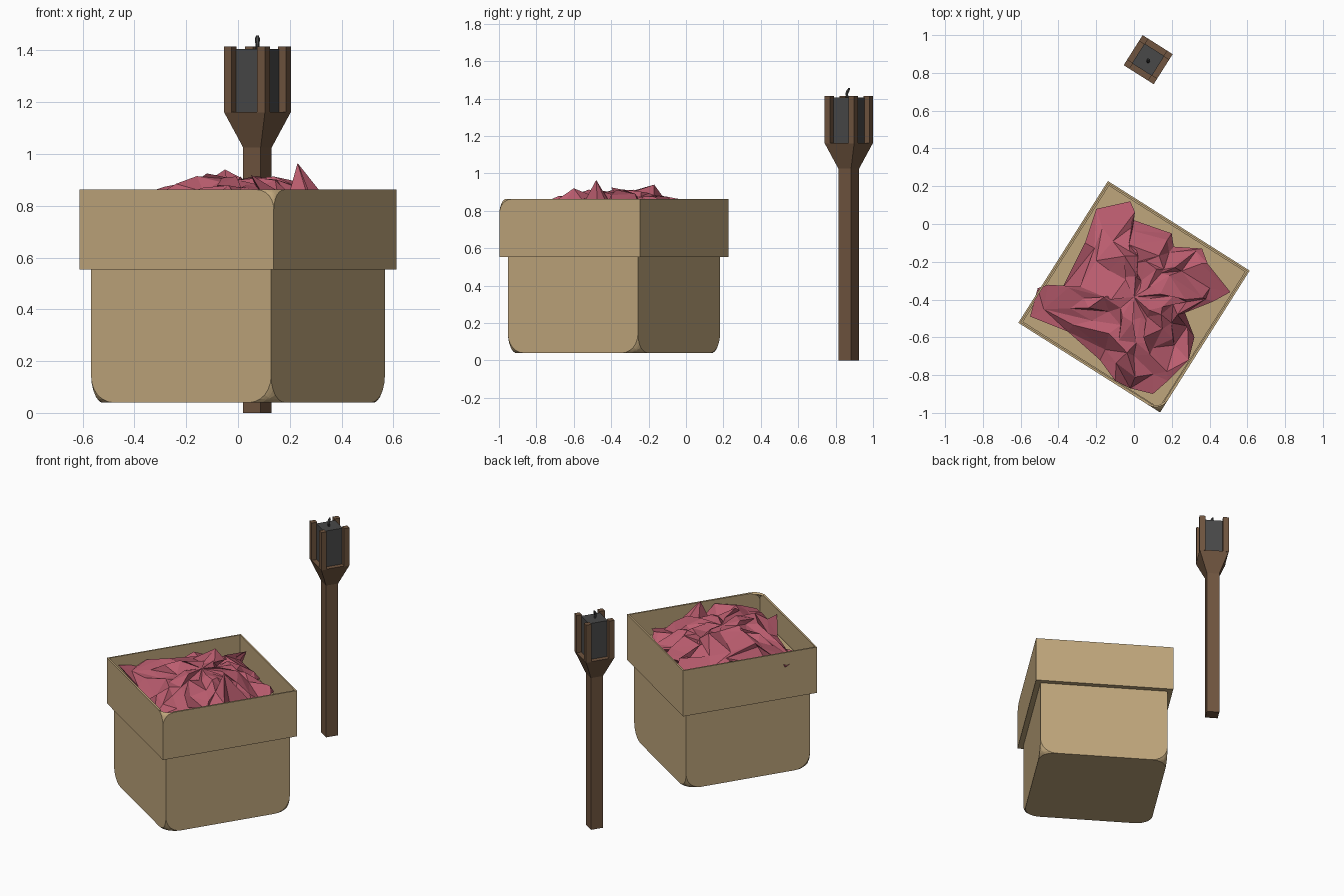
import bpy, bmesh, math, random
from mathutils import Vector

if "Cube" in bpy.data.objects:
    bpy.data.objects.remove(bpy.data.objects["Cube"])

random.seed(4)
TURN = math.radians(-32.3)
POT = (0.0, -0.385)
TORCH = (0.075, 0.87)


def material(name, rgb):
    m = bpy.data.materials.new(name)
    m.diffuse_color = (*rgb, 1)
    m.use_nodes = True
    m.node_tree.nodes["Principled BSDF"].inputs["Base Color"].default_value = m.diffuse_color
    return m


TAN = material("tan", (0.52, 0.38, 0.2))
BROWN = material("brown", (0.16, 0.09, 0.05))
DARK = material("charcoal", (0.065, 0.065, 0.065))
PINK = material("pink", (0.5, 0.11, 0.16))


def finish(name, bm, mat, at=(0, 0), turn=TURN):
    bmesh.ops.recalc_face_normals(bm, faces=bm.faces)
    me = bpy.data.meshes.new(name)
    bm.to_mesh(me)
    bm.free()
    me.materials.append(mat)
    ob = bpy.data.objects.new(name, me)
    bpy.context.collection.objects.link(ob)
    ob.location = (at[0], at[1], 0)
    ob.rotation_euler.z = turn
    return ob


def stack(bm, levels, cx=0, cy=0):
    """Square tube through (z, half width) levels, capped at both ends."""
    rings = [[bm.verts.new((cx + sx * h, cy + sy * h, z))
              for sx, sy in ((-1, -1), (1, -1), (1, 1), (-1, 1))] for z, h in levels]
    for a, b in zip(rings, rings[1:]):
        for i in range(4):
            j = (i + 1) % 4
            bm.faces.new((a[i], a[j], b[j], b[i]))
    bm.faces.new(rings[0][::-1])
    bm.faces.new(rings[-1])
    bmesh.ops.recalc_face_normals(bm, faces=bm.faces)
    return rings


def round_corners(bm, verts, size):
    bmesh.ops.bevel(bm, geom=verts, offset=size, offset_type='OFFSET',
                    segments=6, profile=0.5, affect='VERTICES')


# Pot body with rounded lower corners
bm = bmesh.new()
rings = stack(bm, [(0.04, 0.411), (0.6, 0.411)])
round_corners(bm, rings[0], 0.1)
finish("pot_body", bm, TAN, POT)

# Thin-walled rim, open at the top, one worn corner
bm = bmesh.new()
rings = stack(bm, [(0.553, 0.444), (0.862, 0.444)])
round_corners(bm, [rings[1][1]], 0.075)
bm.normal_update()
bm.faces.ensure_lookup_table()
top = max(bm.faces, key=lambda f: f.normal.z * f.calc_area())
bmesh.ops.delete(bm, geom=[top], context='FACES_ONLY')
rim = finish("pot_rim", bm, TAN, POT)
mod = rim.modifiers.new("wall", 'SOLIDIFY')
mod.thickness = 0.014
mod.offset = -1

# Soil surface inside the rim
bm = bmesh.new()
stack(bm, [(0.68, 0.428), (0.7, 0.428)])
finish("soil", bm, TAN, POT)

# Crumpled foliage mound: jittered rings inside a ragged outline
outline = [(-.55, -.49), (-.51, -.34), (-.38, -.34), (-.26, -.1), (-.2, .08), (-.02, .12),
           (0, .02), (.2, -.05), (.21, -.12), (.36, -.13), (.39, -.21), (.51, -.36),
           (.42, -.41), (.27, -.47), (.32, -.6), (.29, -.72), (.18, -.83), (.1, -.9),
           (-.02, -.87), (-.1, -.83), (-.18, -.72), (-.35, -.57)]
centre = Vector((0, -0.385))
# (scale of the outline, mean height, height jitter, sideways jitter)
levels = [(0.78, 0.69, 0.0, 0.0), (1.0, 0.79, 0.05, 0.0), (0.84, 0.81, 0.04, 0.03),
          (0.66, 0.85, 0.035, 0.035), (0.47, 0.875, 0.03, 0.035), (0.25, 0.89, 0.025, 0.025)]
bm = bmesh.new()
rings = []
for s, z, jz, jx in levels:
    ring = []
    for p in outline:
        q = centre + (Vector(p) - centre) * s
        ring.append(bm.verts.new((q.x + random.uniform(-jx, jx), q.y + random.uniform(-jx, jx),
                                  z + random.uniform(-jz, jz))))
    rings.append(ring)
n = len(outline)
for a, b in zip(rings, rings[1:]):
    for i in range(n):
        j = (i + 1) % n
        if random.random() < 0.5:
            bm.faces.new((a[i], a[j], b[j]))
            bm.faces.new((a[i], b[j], b[i]))
        else:
            bm.faces.new((a[i], a[j], b[i]))
            bm.faces.new((a[j], b[j], b[i]))
mid = bm.verts.new((centre.x, centre.y, 0.9))
for i in range(n):
    bm.faces.new((rings[-1][i], rings[-1][(i + 1) % n], mid))
# Raise a few sharp peaks
for x, y, z in ((.23, -.48, .965), (-.05, -.17, .94), (-.12, -.4, .925), (.05, -.6, .92)):
    v = min(bm.verts, key=lambda v: (v.co.xy - Vector((x, y))).length + (v.co.z < 0.7))
    v.co = (x, y, z)
finish("foliage", bm, PINK, turn=0)

# Torch post with flared head
bm = bmesh.new()
stack(bm, [(0, 0.04), (1.025, 0.04), (1.163, 0.094)])
finish("torch_post", bm, BROWN, TORCH)

# Four corner prongs
bm = bmesh.new()
for sx in (-1, 1):
    for sy in (-1, 1):
        stack(bm, [(1.16, 0.018), (1.415, 0.018)], sx * 0.076, sy * 0.076)
finish("torch_prongs", bm, BROWN, TORCH)

# Dark core held by the prongs
bm = bmesh.new()
stack(bm, [(1.15, 0.062), (1.405, 0.062)])
finish("torch_core", bm, DARK, TORCH)

# Small bent wick
bm = bmesh.new()
rings = []
for y, z, r in ((0, 1.40, .007), (-.006, 1.425, .008), (.002, 1.445, .01), (.008, 1.457, .005)):
    rings.append([bm.verts.new((r * math.cos(k * math.pi / 3), y + r * math.sin(k * math.pi / 3), z))
                  for k in range(6)])
for a, b in zip(rings, rings[1:]):
    for k in range(6):
        bm.faces.new((a[k], a[(k + 1) % 6], b[(k + 1) % 6], b[k]))
bm.faces.new(rings[-1])
finish("torch_wick", bm, DARK, (0.075, 0.865), turn=0)
